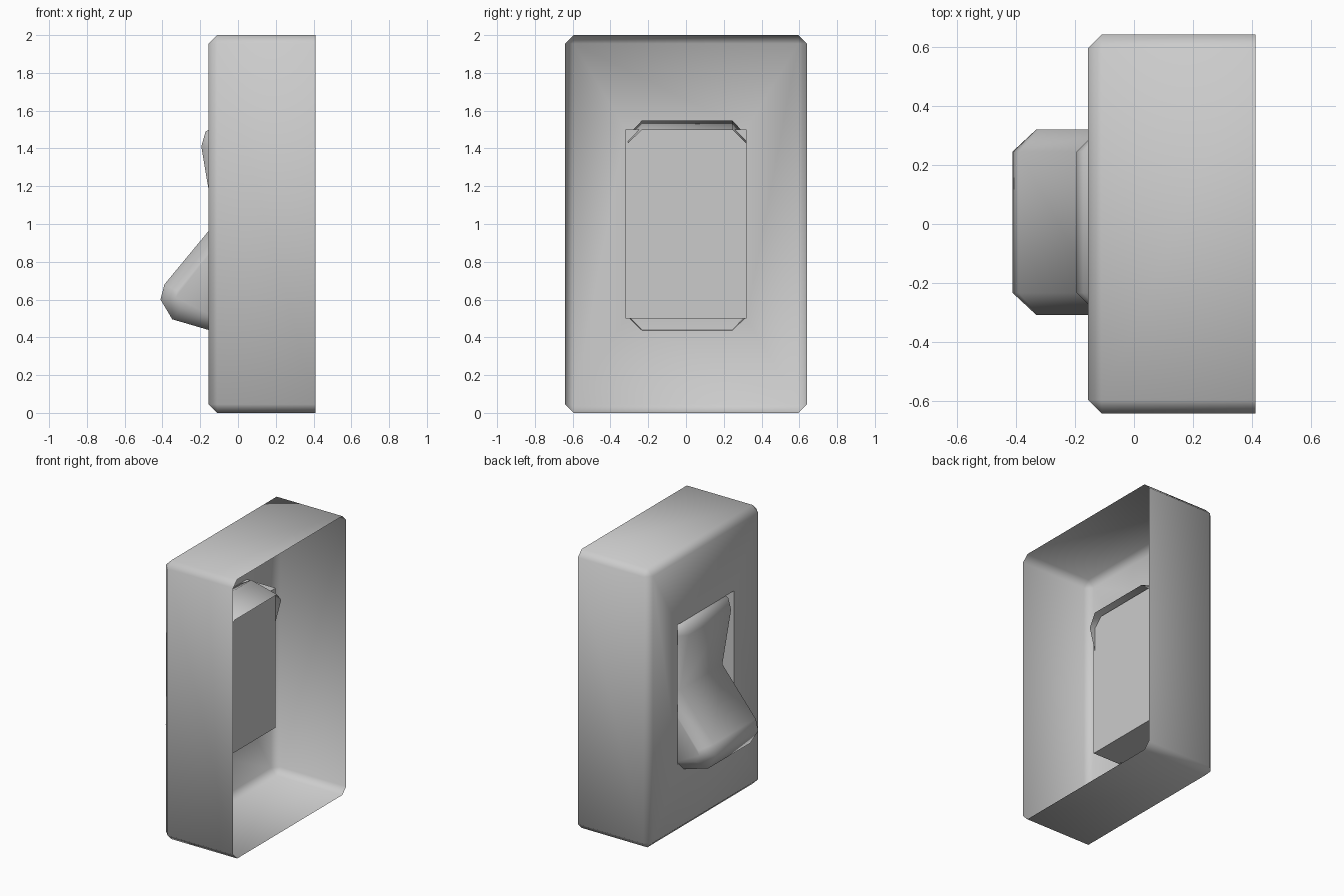
import bpy, bmesh, math
from mathutils import Vector

if "Cube" in bpy.data.objects:
    bpy.data.objects.remove(bpy.data.objects["Cube"])


def finish(bm, name):
    bmesh.ops.remove_doubles(bm, verts=bm.verts[:], dist=1e-5)
    bm.normal_update()
    me = bpy.data.meshes.new(name)
    bm.to_mesh(me)
    bm.free()
    ob = bpy.data.objects.new(name, me)
    bpy.context.collection.objects.link(ob)
    bpy.ops.object.select_all(action='DESELECT')
    bpy.context.view_layer.objects.active = ob
    ob.select_set(True)
    bpy.ops.object.shade_smooth_by_angle(angle=math.radians(50))
    return ob


def chamfer(bm, edges, width):
    bmesh.ops.bevel(bm, geom=edges, offset=width, offset_type='OFFSET',
                    segments=1, profile=0.5, affect='EDGES')


# Wall plate: chamfered shell, open on the +x side, with a rocker well
X0, X1, W, H = -0.155, 0.41, 0.64, 2.0
bm = bmesh.new()
bmesh.ops.create_cube(bm, size=1)
for v in bm.verts:
    v.co = Vector(((X0 + X1) / 2 + v.co.x * (X1 - X0), v.co.y * 2 * W, H / 2 + v.co.z * H))
bm.normal_update()
bmesh.ops.delete(bm, geom=[f for f in bm.faces if f.normal.x > 0.9], context='FACES_ONLY')
chamfer(bm, [e for e in bm.edges if not e.is_boundary], 0.045)
bm.normal_update()
front = min(bm.faces, key=lambda f: f.calc_center_median().x + f.normal.x)
bmesh.ops.inset_individual(bm, faces=[front], thickness=0.2)
for v in front.verts:
    v.co.y = math.copysign(0.32, v.co.y)
    v.co.z = 1.5 if v.co.z > 1 else 0.5
well = bmesh.ops.extrude_discrete_faces(bm, faces=[front])['faces'][0]
for v in well.verts:
    v.co.x = 0.075
finish(bm, "wall_plate")

# Rocker: symmetric V profile (along, outward), tilted 15 degrees, open behind
half = [(0.55, -0.125), (0.545, 0.085), (0.46, 0.172), (0.378, 0.173)]
profile = half + [(0, 0)] + [(-u, n) for u, n in reversed(half)]
t = math.radians(15)


def place(u, n, y):
    return (-0.125 + u * math.sin(t) - n * math.cos(t), y, 1 + u * math.cos(t) + n * math.sin(t))


bm = bmesh.new()
sides = [[bm.verts.new(place(u, n, y)) for u, n in profile] for y in (-0.308, 0.32)]
a, b = sides
for i in range(len(a) - 1):
    bm.faces.new((a[i], a[i + 1], b[i + 1], b[i]))
caps = [bm.faces.new(a), bm.faces.new(b)]
bmesh.ops.recalc_face_normals(bm, faces=bm.faces[:])
chamfer(bm, [e for e in bm.edges if not e.is_boundary and any(f in caps for f in e.link_faces)], 0.075)
finish(bm, "rocker_switch")
